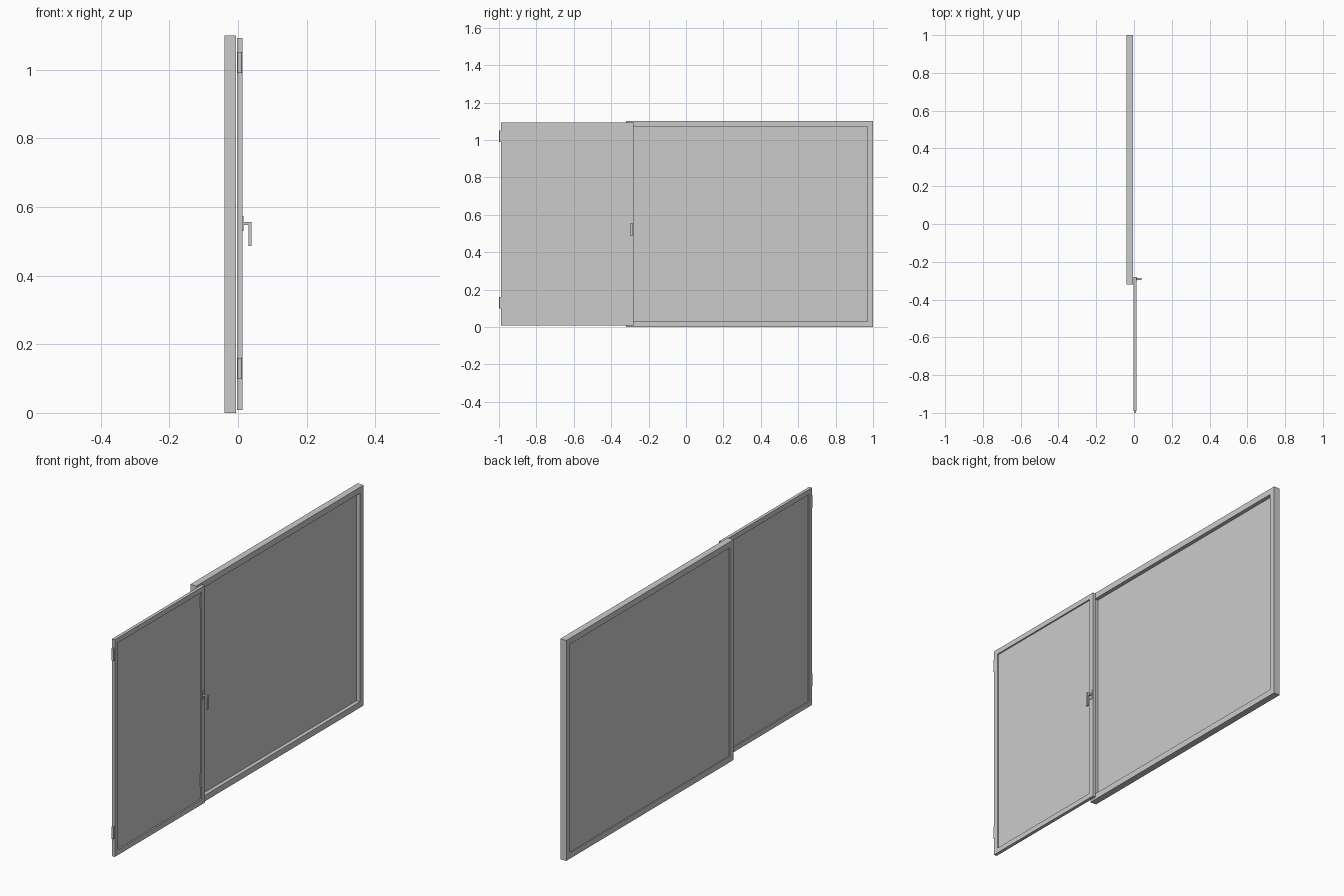
import bpy, bmesh

if "Cube" in bpy.data.objects:
    bpy.data.objects.remove(bpy.data.objects["Cube"])


def finish(name, bm):
    bmesh.ops.recalc_face_normals(bm, faces=bm.faces)
    mesh = bpy.data.meshes.new(name)
    bm.to_mesh(mesh)
    bm.free()
    ob = bpy.data.objects.new(name, mesh)
    bpy.context.collection.objects.link(ob)
    return ob


def box(name, x, y, z, bevel=0):
    bm = bmesh.new()
    bmesh.ops.create_cube(bm, size=1)
    for v in bm.verts:
        v.co = [(lo + hi) / 2 + c * (hi - lo) for c, (lo, hi) in zip(v.co, (x, y, z))]
    if bevel:
        # round only the upright outer edges
        y_min = min(v.co.y for v in bm.verts)
        edges = [e for e in bm.edges
                 if all(abs(v.co.y - y_min) < 1e-5 for v in e.verts)
                 and abs(e.verts[0].co.z - e.verts[1].co.z) > 1e-4]
        bmesh.ops.bevel(bm, geom=edges, offset=bevel, segments=3,
                        profile=0.5, affect='EDGES')
    return finish(name, bm)


def ring(name, x, y, z, rim):
    """Rectangular frame with an open middle."""
    bm = bmesh.new()
    loops = []
    for xx, inset in ((x[0], 0), (x[1], 0), (x[1], rim), (x[0], rim)):
        y0, y1, z0, z1 = y[0] + inset, y[1] - inset, z[0] + inset, z[1] - inset
        loops.append([bm.verts.new((xx, a, b))
                      for a, b in ((y0, z0), (y1, z0), (y1, z1), (y0, z1))])
    for i in range(4):
        a, b = loops[i], loops[(i + 1) % 4]
        for j in range(4):
            k = (j + 1) % 4
            bm.faces.new((a[j], a[k], b[k], b[j]))
    return finish(name, bm)


# Fixed window: frame and pane
ring("fixed_frame", (-0.039, -0.006), (-0.32, 1.0), (0, 1.1), 0.03)
box("fixed_pane", (-0.035, -0.025), (-0.29, 0.97), (0.03, 1.07))

# Opening sash: frame and pane
ring("sash_frame", (-0.003, 0.013), (-0.99, -0.28), (0.009, 1.093), 0.025)
box("sash_pane", (0.002, 0.006), (-0.965, -0.305), (0.034, 1.068))

# Hinges on the outer stile, matching keeps inside the latch stile
for label, z0 in (("lower", 0.10), ("upper", 0.99)):
    z = (z0, z0 + 0.06)
    box(label + "_hinge", (-0.001, 0.011), (-1.0, -0.989), z, bevel=0.004)
    box(label + "_keep", (-0.001, 0.011), (-0.309, -0.304), z)

# Handle: plate, arm and hanging grip as one L-shaped lever
box("handle_plate", (0.0125, 0.016), (-0.300, -0.284), (0.53, 0.574))
bm = bmesh.new()
profile = ((0.016, 0.547), (0.031, 0.547), (0.031, 0.486),
           (0.039, 0.486), (0.039, 0.556), (0.016, 0.556))
face = bm.faces.new([bm.verts.new((x, -0.297, z)) for x, z in profile])
ext = bmesh.ops.extrude_face_region(bm, geom=[face])
for v in ext["geom"]:
    if isinstance(v, bmesh.types.BMVert):
        v.co.y += 0.01
finish("handle_lever", bm)
